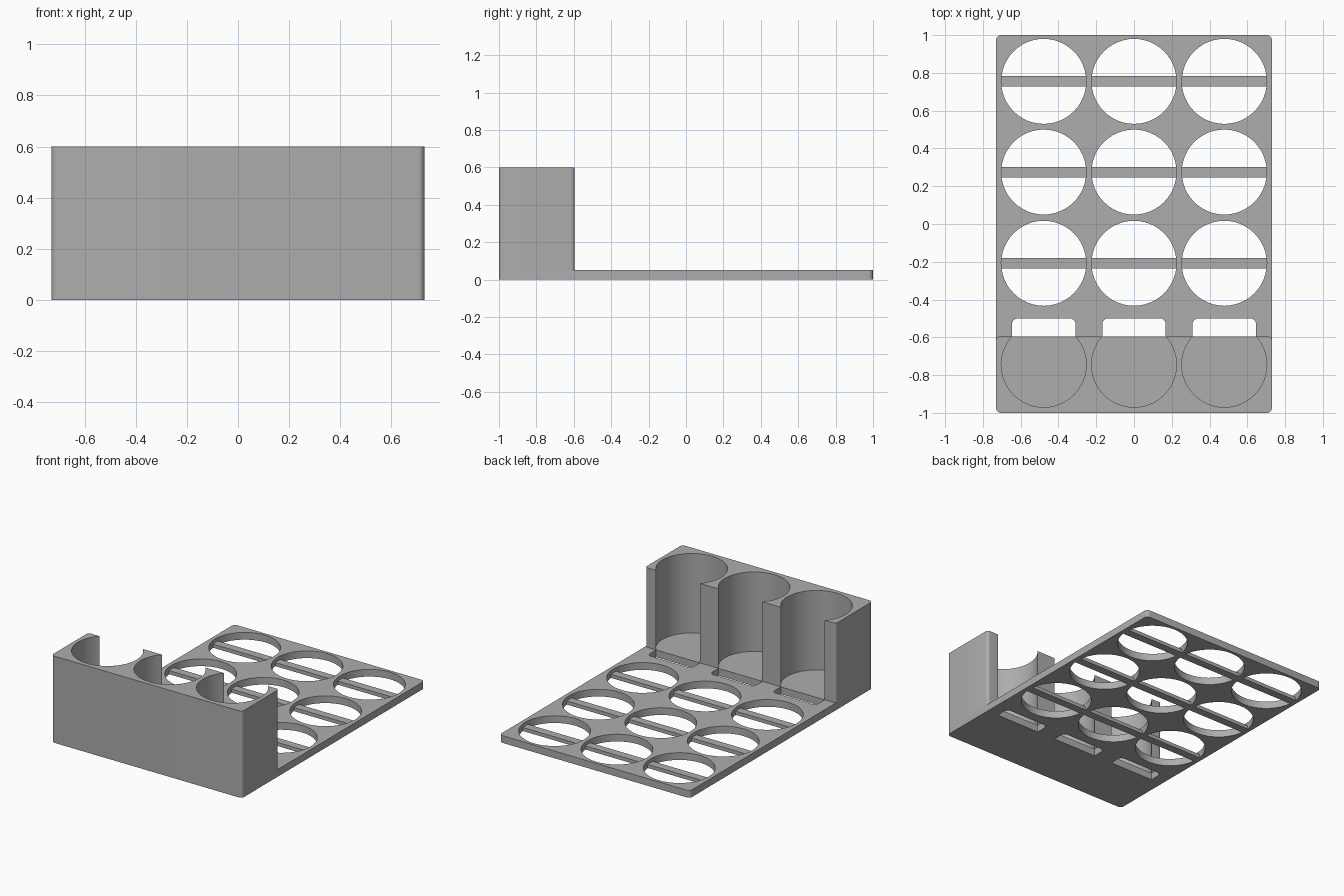
import bpy
import bmesh
from math import pi, cos, sin, radians

default = bpy.data.objects.get("Cube")
if default:
    bpy.data.objects.remove(default, do_unlink=True)

grey = bpy.data.materials.new("plain_grey")
grey.use_nodes = True
COLOUR = (0.42, 0.42, 0.42, 1)
grey.diffuse_color = COLOUR
grey.node_tree.nodes["Principled BSDF"].inputs["Base Color"].default_value = COLOUR

HALF_W, PLATE_T, BLOCK_TOP = 0.73, 0.05, 0.6
BLOCK_BACK, POCKET_Y, RADIUS = -0.595, -0.745, 0.225
COLUMNS = (-0.478, 0, 0.478)
ROWS = (0.755, 0.275, -0.208)


def circle(cx, cy, r, n=48):
    return [(cx + r * cos(2 * pi * i / n), cy + r * sin(2 * pi * i / n)) for i in range(n)]


def rounded_rect(x0, x1, y0, y1, r_front, r_back, steps=6):
    """Counter-clockwise outline with separate front and back corner radii."""
    corners = ((x1, y1, -1, -1, r_back), (x0, y1, 1, -1, r_back),
               (x0, y0, 1, 1, r_front), (x1, y0, -1, 1, r_front))
    points = []
    for k, (x, y, sx, sy, r) in enumerate(corners):
        if r == 0:
            points.append((x, y))
            continue
        for i in range(steps + 1):
            a = pi / 2 * (k + i / steps)
            points.append((x + sx * r + r * cos(a), y + sy * r + r * sin(a)))
    return points


def prisms(name, outlines, z0, z1):
    """One object holding an upright prism for each outline."""
    bm = bmesh.new()
    for outline in outlines:
        low = [bm.verts.new((x, y, z0)) for x, y in outline]
        high = [bm.verts.new((x, y, z1)) for x, y in outline]
        bm.faces.new(low[::-1])
        bm.faces.new(high)
        for i in range(len(low)):
            j = (i + 1) % len(low)
            bm.faces.new((low[i], low[j], high[j], high[i]))
    mesh = bpy.data.meshes.new(name)
    bm.to_mesh(mesh)
    bm.free()
    mesh.materials.append(grey)
    obj = bpy.data.objects.new(name, mesh)
    bpy.context.collection.objects.link(obj)
    return obj


def cut(obj, cutter):
    """Subtract the cutter, bake the result and drop the cutter."""
    mod = obj.modifiers.new("cut", 'BOOLEAN')
    mod.operation = 'DIFFERENCE'
    mod.solver = 'EXACT'
    mod.object = cutter
    cutter.hide_render = True
    graph = bpy.context.evaluated_depsgraph_get()
    baked = bpy.data.meshes.new_from_object(obj.evaluated_get(graph))
    obj.modifiers.clear()
    obj.data = baked
    bpy.data.objects.remove(cutter, do_unlink=True)


def smooth(obj):
    bpy.ops.object.select_all(action='DESELECT')
    obj.select_set(True)
    bpy.context.view_layer.objects.active = obj
    bpy.ops.object.shade_smooth_by_angle(angle=radians(30))


# Base plate with round holes and a slot behind each pocket
plate = prisms("base_plate", [rounded_rect(-HALF_W, HALF_W, -1, 1, 0.025, 0.025)], 0, PLATE_T)
openings = [circle(x, y, RADIUS) for x in COLUMNS for y in ROWS]
openings += [rounded_rect(x - 0.168, x + 0.168, BLOCK_BACK, -0.5, 0, 0.03) for x in COLUMNS]
cut(plate, prisms("plate_cutter", openings, -0.1, 0.2))
smooth(plate)

# Tall front block with three open-backed round pockets
block = prisms("pocket_block",
               [rounded_rect(-HALF_W, HALF_W, -1, BLOCK_BACK, 0.025, 0.02)], PLATE_T, BLOCK_TOP)
cut(block, prisms("pocket_cutter", [circle(x, POCKET_Y, RADIUS) for x in COLUMNS], -0.1, 0.8))
smooth(block)

# Thin support bars across the holes, level with the underside
for row, y in enumerate(ROWS):
    for col, x in enumerate(COLUMNS):
        outline = rounded_rect(x - 0.226, x + 0.226, y - 0.028, y + 0.028, 0, 0)
        prisms(f"support_bar_{row + 1}_{col + 1}", [outline], 0, 0.025)
